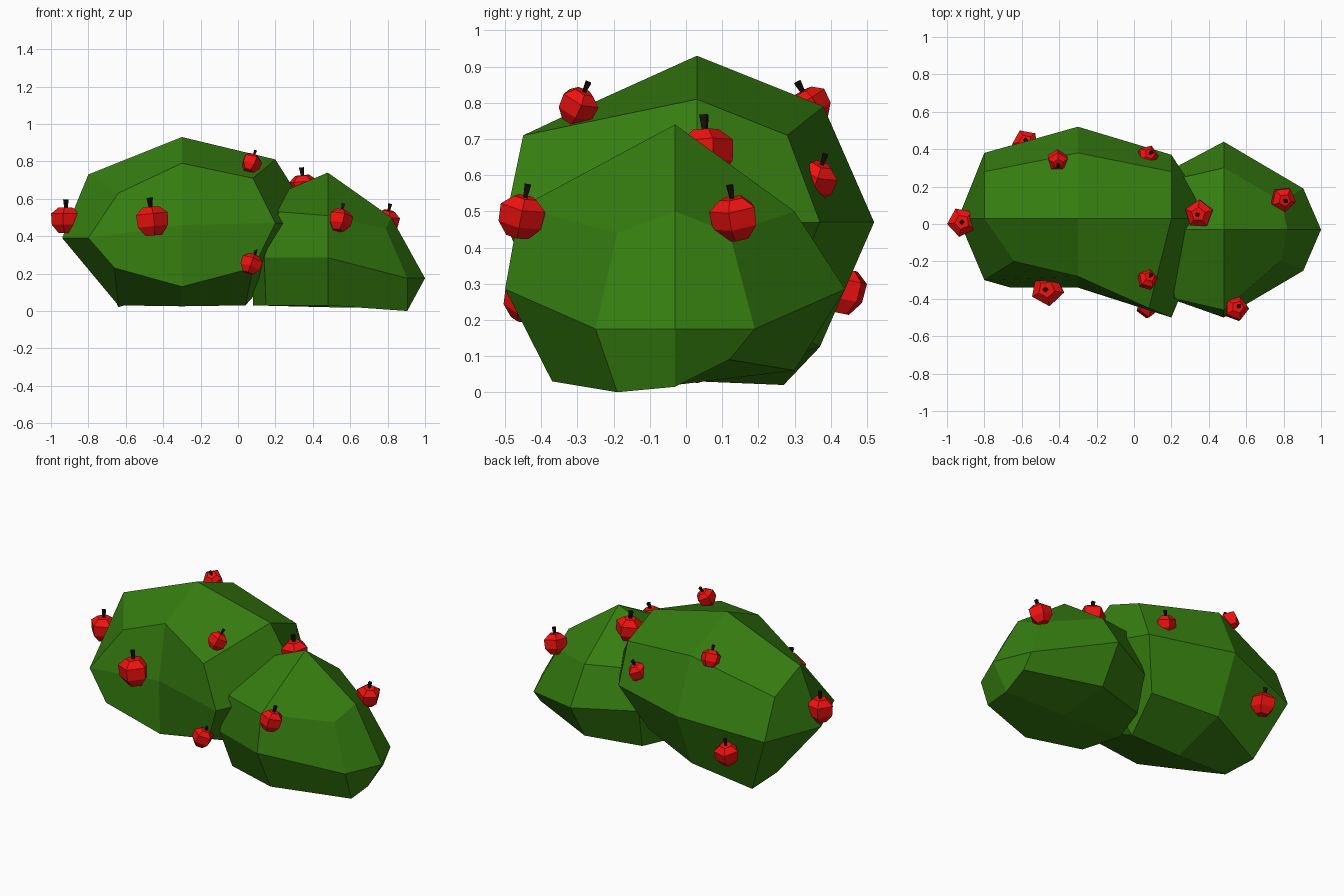
import bpy, bmesh
from math import cos, sin, pi
from mathutils import Vector, Matrix

if "Cube" in bpy.data.objects:
    bpy.data.objects.remove(bpy.data.objects["Cube"])


def material(name, rgb):
    m = bpy.data.materials.new(name)
    m.diffuse_color = (*rgb, 1)
    m.use_nodes = True
    m.node_tree.nodes["Principled BSDF"].inputs["Base Color"].default_value = m.diffuse_color
    return m


GREEN = material("leaf_green", (0.036, 0.205, 0.005))
RED = material("fruit_red", (0.86, 0.006, 0.005))
DARK = material("stem_dark", (0.010, 0.004, 0.003))


def finish(bm, name, mat):
    bmesh.ops.recalc_face_normals(bm, faces=bm.faces[:])
    me = bpy.data.meshes.new(name)
    bm.to_mesh(me)
    bm.free()
    me.materials.append(mat)
    ob = bpy.data.objects.new(name, me)
    bpy.context.collection.objects.link(ob)
    return ob


def bush(name, points):
    """Rounded 2x2x2 block: points run over a 3x3x3 lattice (x, then y, then z)."""
    bm = bmesh.new()
    keys = [(i, j, k) for i in range(3) for j in range(3) for k in range(3)]
    v = {key: bm.verts.new(p) for key, p in zip(keys, points) if p}
    for axis in range(3):
        for side in (0, 2):
            for a in range(2):
                for b in range(2):
                    quad = []
                    for da, db in ((0, 0), (1, 0), (1, 1), (0, 1)):
                        key = [a + da, b + db]
                        key.insert(axis, side)
                        quad.append(v[tuple(key)])
                    bm.faces.new(quad)
    return finish(bm, name, GREEN)


def lathe(name, rings, sides, frame, mat):
    """Faceted solid from (radius, height, turn) rings, capped at both ends."""
    bm = bmesh.new()
    loops = [[bm.verts.new(frame @ Vector((r * cos(2 * pi * (i + t) / sides),
                                           r * sin(2 * pi * (i + t) / sides), z)))
              for i in range(sides)] for r, z, t in rings]
    for lo, hi in zip(loops, loops[1:]):
        for i in range(sides):
            j = (i + 1) % sides
            bm.faces.new((lo[i], lo[j], hi[j], hi[i]))
    bm.faces.new(loops[0])
    bm.faces.new(loops[-1])
    return finish(bm, name, mat)


# Large bush on the left
bush("large_bush", [
    (-.66, -.34, .23), (-.80, -.30, .39), (-.64, -.20, .63),
    (-.64, .03, .03), (-.94, .03, .39), (-.80, .03, .73),
    (-.64, .27, .02), (-.80, .38, .39), (-.80, .28, .63),
    (-.30, -.33, .13), (-.30, -.34, .46), (-.30, -.28, .79),
    (-.30, .03, .025), None, (-.30, .03, .93),
    (-.30, .37, .125), (-.30, .52, .47), (-.30, .38, .79),
    (.08, -.40, .23), (.20, -.50, .47), (.08, -.45, .71),
    (.04, .03, .03), (.42, .03, .46), (.20, .03, .81),
    (.08, .25, .19), (.20, .37, .47), (.20, .28, .71)])

# Small bush on the right
bush("small_bush", [
    (.15, -.27, .03), (.14, -.38, .285), (.22, -.40, .53),
    (.08, -.03, .03), (.08, -.03, .285), (.15, -.03, .60),
    (.15, .21, .05), (.14, .26, .285), (.22, .24, .52),
    (.48, -.37, .03), (.48, -.50, .285), (.48, -.46, .51),
    (.48, -.03, .02), None, (.48, -.03, .74),
    (.48, .30, .06), (.48, .44, .285), (.48, .30, .50),
    (.905, -.19, 0), (.905, -.25, .175), (.79, -.19, .44),
    (.905, -.03, .015), (1.0, -.03, .175), (.82, -.03, .50),
    (.905, .12, .09), (.905, .19, .175), (.79, .12, .44)])

# Fruit: centre, radius, stem lean in x and y
FRUIT = [
    ((-.92, .01, .485), .08, (0, 0)),
    ((-.46, -.35, .48), .09, (-.1, 0)),
    ((.07, -.30, .79), .055, (.35, .45)),
    ((.07, -.445, .25), .06, (.35, .2)),
    ((.545, -.455, .485), .066, (.2, .2)),
    ((.795, .135, .48), .068, (.2, -.15)),
    ((.35, .055, .66), .077, (-.1, -.05)),
    ((.07, .36, .585), .058, (.35, .35)),
    ((-.41, .345, .79), .056, (.1, -.55)),
    ((-.58, .43, .28), .072, (0, .2)),
]
for n, (centre, r, lean) in enumerate(FRUIT, 1):
    up = Vector((*lean, 1)).normalized()
    frame = Matrix.Translation(centre) @ up.to_track_quat('Z', 'Y').to_matrix().to_4x4()
    lathe(f"fruit_{n}", [(r * .5, -r * .85, .1), (r * .95, -r * .3, .1),
                         (r, r * .45, .1), (r * .5, r * .85, .1)], 5, frame, RED)
    # Stem flares toward its tip
    lathe(f"stem_{n}", [(r * .09, r * .6, 0), (r * .19, r * 1.4, 0)], 4, frame, DARK)
